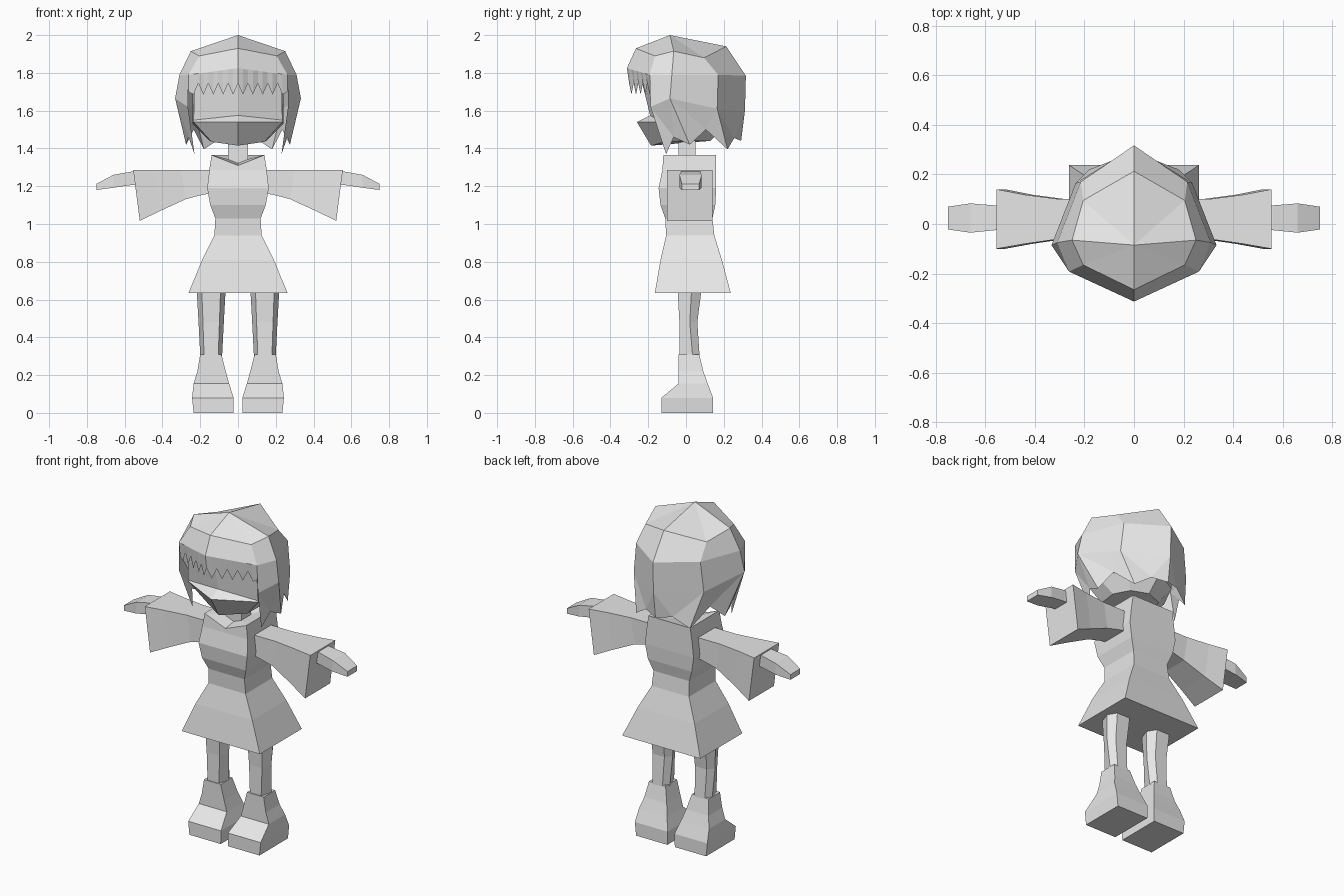
import bpy, bmesh
from mathutils import Vector

if "Cube" in bpy.data.objects:
    bpy.data.objects.remove(bpy.data.objects["Cube"])

grey = bpy.data.materials.new("plain_grey")
grey.diffuse_color = (0.8, 0.8, 0.8, 1)
grey.use_nodes = True
grey.node_tree.nodes["Principled BSDF"].inputs["Base Color"].default_value = grey.diffuse_color


def make(name, verts, faces, mirror=True):
    """Flat-shaded mesh object, optionally mirrored across x."""
    bm = bmesh.new()
    vs = [bm.verts.new(v) for v in verts]
    for f in faces:
        bm.faces.new([vs[i] for i in f])
    bmesh.ops.recalc_face_normals(bm, faces=bm.faces)
    me = bpy.data.meshes.new(name)
    bm.to_mesh(me)
    bm.free()
    me.materials.append(grey)
    ob = bpy.data.objects.new(name, me)
    bpy.context.collection.objects.link(ob)
    if mirror:
        m = ob.modifiers.new("mirror", 'MIRROR')
        m.use_clip = True
    return ob


def loft(name, rings, mirror=True, cap_end=True, extra=None):
    """Skin closed rings of equal length; extra is a peak closing the last ring."""
    n = len(rings[0])
    verts = [v for r in rings for v in r]
    faces = [(k * n + i, k * n + (i + 1) % n, (k + 1) * n + (i + 1) % n, (k + 1) * n + i)
             for k in range(len(rings) - 1) for i in range(n)]
    faces.append(tuple(range(n)))
    top = (len(rings) - 1) * n
    if extra:
        verts.append(extra)
        faces += [(top + i, top + (i + 1) % n, len(verts) - 1) for i in range(n)]
    elif cap_end:
        faces.append(tuple(range(top, top + n)))
    return make(name, verts, faces, mirror)


def strips(rows):
    """Quads between open rows of equal length."""
    n = len(rows[0])
    verts = [v for r in rows for v in r]
    faces = [(k * n + i, k * n + i + 1, (k + 1) * n + i + 1, (k + 1) * n + i)
             for k in range(len(rows) - 1) for i in range(n - 1)]
    return verts, faces


def box_ring(x0, x1, y0, y1, z):
    return [(x0, y0, z), (x1, y0, z), (x1, y1, z), (x0, y1, z)]


# Dress: square sections (z, half width, front y, back y), notched at the collar
dress = []
for z, w, f, b in [(0.635, .262, -.165, .237), (0.81, .19, -.135, .19), (0.94, .125, -.105, .15),
                   (1.03, .12, -.11, .14), (1.10, .147, -.135, .155), (1.19, .163, -.145, .16),
                   (1.285, .152, -.125, .16), (1.365, .14, -.12, .16)]:
    mid = 1.31 if z > 1.3 else z
    dress.append([(-w, f, z), (0, f, mid), (w, f, z), (w, b, z), (-w, b, z)])
loft("dress", dress, mirror=False, extra=(0, .02, 1.33))

# Neck
loft("neck", [box_ring(-.052, .052, -.04, .05, z) for z in (1.30, 1.46)], mirror=False)

# Sleeves: sections (top x, bottom x, front y, back y, bottom z)
sleeve = []
for xt, xb, f, b, zb in [(.12, .12, -.06, .10, 1.165), (.19, .185, -.06, .10, 1.155),
                         (.30, .275, -.06, .10, 1.132), (.44, .41, -.08, .118, 1.07),
                         (.555, .52, -.10, .14, 1.017)]:
    sleeve.append([(xt, f, 1.287), (xt, b, 1.287), (xb, b, zb), (xb, f, zb)])
loft("sleeve", sleeve)

# Hands: sections (x, front y, back y, top z, bottom z)
loft("hand", [[(x, f, t), (x, b, t), (x, b, d), (x, f, d)] for x, f, b, t, d in
              [(.50, -.025, .075, 1.28, 1.21), (.56, -.025, .075, 1.278, 1.207),
               (.66, -.035, .083, 1.26, 1.192), (.75, -.022, .07, 1.212, 1.18)]])

# Legs: six-sided, bent slightly at the knee (z, scale, front, middle, back y)
leg = []
for z, s, f, m, b in [(.30, .75, -.035, .035, .072), (.48, .87, -.035, .02, .06),
                      (.66, 1, -.045, .03, .083)]:
    leg.append([(.142 + s * dx, y, z) for dx, y in
                [(-.05, f), (.05, f), (.077, m), (.045, b), (-.045, b), (-.077, m)]])
loft("leg", leg)

# Boots
loft("boot", [box_ring(*r) for r in
              [(.025, .235, -.13, .143, 0), (.023, .243, -.13, .143, .08),
               (.047, .235, -.04, .115, .155), (.065, .215, -.04, .092, .22),
               (.088, .20, -.04, .07, .31)]])

# Head: muzzle juts out above a receding chin
head = [
    [(0, -.24, 1.78), (.23, -.15, 1.76), (.24, -.03, 1.76), (.16, .13, 1.76), (0, .22, 1.76)],
    [(0, -.19, 1.575), (.235, -.145, 1.55), (.24, -.03, 1.55), (.16, .13, 1.55), (0, .22, 1.55)],
    [(0, -.26, 1.54), (.235, -.14, 1.54), (.24, -.03, 1.53), (.16, .13, 1.53), (0, .22, 1.53)],
    [(0, -.185, 1.415), (.14, -.11, 1.435), (.15, 0, 1.44), (.10, .09, 1.44), (0, .13, 1.44)],
]
hv, hf = strips(head)
hf.append(tuple(range(15, 20)))
make("head", hv, hf)

# Hair: rings of front, temple, side, rear quarter and back points
hair = [
    [(0, -.265, 1.93), (.205, -.165, 1.89), (.25, -.065, 1.915), (.205, .095, 1.88), (0, .213, 1.94)],
    [(0, -.313, 1.825), (.262, -.192, 1.79), (.31, -.075, 1.79), (.215, .17, 1.79), (0, .317, 1.785)],
    [(0, -.30, 1.72), (.265, -.188, 1.62), (.333, -.085, 1.665), (.235, .165, 1.61), (0, .312, 1.60)],
]
tv, tf = strips(hair)
tf.remove((5, 6, 11, 10))          # the fringe goes here
# crown
tv.append((0, -.085, 2.0))
tf += [(i, i + 1, 15) for i in range(4)]
# jagged lower locks: tip points with notches between them
tips = [(.23, -.105, 1.37), (.275, .02, 1.42), (.18, .22, 1.395), (0, .292, 1.44)]
notches = [(.262, -.065, 1.46), (.235, .105, 1.50), (.09, .255, 1.455)]
t0 = len(tv)
tv += tips + notches
for i in range(3):
    a, b, ta, tb, n = 11 + i, 12 + i, t0 + i, t0 + i + 1, t0 + 4 + i
    tf += [(a, ta, n), (a, n, b), (b, n, tb)]
# zigzag fringe, hanging from the front edge
front, temple = Vector(hair[1][0]), Vector(hair[1][1])
f0, teeth = len(tv), 10
for i in range(teeth + 1):
    p = front.lerp(temple, i / teeth)
    low = 1.685 if i % 2 else 1.745
    if i == teeth:
        low = 1.70
    tv += [tuple(p), (p.x, p.y + .012, low)]
for i in range(teeth):
    k = f0 + 2 * i
    tf.append((k, k + 1, k + 3, k + 2))
# drop the unused centre point of the lowest ring
tv.pop(10)
tf = [tuple(i - 1 if i > 10 else i for i in f) for f in tf]
make("hair", tv, tf)
